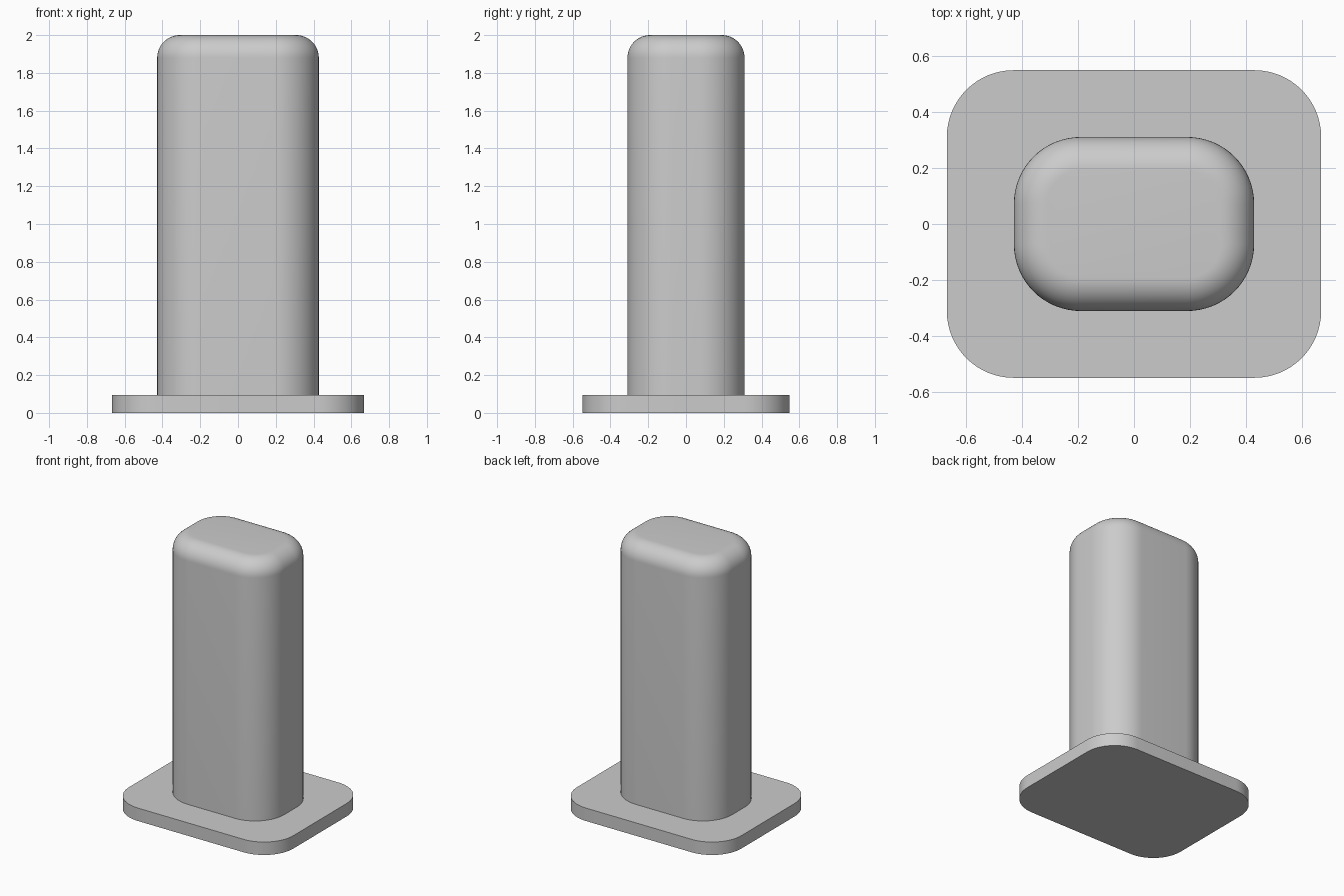
import bpy, bmesh
from math import sin, cos, pi, radians

old = bpy.data.objects.get("Cube")
if old:
    bpy.data.objects.remove(old, do_unlink=True)

grey = bpy.data.materials.new("plain_grey")
grey.use_nodes = True
color = (0.6, 0.6, 0.6, 1)
grey.diffuse_color = color
grey.node_tree.nodes["Principled BSDF"].inputs["Base Color"].default_value = color

CORNER_STEPS = 16


def rounded_ring(bm, half_x, half_y, radius, z):
    """Loop of vertices around a rectangle with rounded corners."""
    ring = []
    for quarter, (sx, sy) in enumerate([(1, 1), (-1, 1), (-1, -1), (1, -1)]):
        for step in range(CORNER_STEPS + 1):
            a = (quarter + step / CORNER_STEPS) * pi / 2
            ring.append(bm.verts.new((sx * (half_x - radius) + radius * cos(a),
                                      sy * (half_y - radius) + radius * sin(a), z)))
    return ring


def rounded_block(name, half_x, half_y, radius, bottom, top, fillet=0):
    """Upright block with rounded corners and an optional rounded top rim."""
    levels = [(0, bottom)]
    if fillet:
        steps = 12
        for i in range(steps + 1):
            a = i / steps * pi / 2
            levels.append((fillet * (1 - cos(a)), top - fillet * (1 - sin(a))))
    else:
        levels.append((0, top))

    bm = bmesh.new()
    rings = [rounded_ring(bm, half_x - d, half_y - d, radius - d, z) for d, z in levels]
    for low, high in zip(rings, rings[1:]):
        for i in range(len(low)):
            j = (i + 1) % len(low)
            bm.faces.new((low[i], low[j], high[j], high[i]))
    bm.faces.new(rings[0][::-1])
    bm.faces.new(rings[-1])

    mesh = bpy.data.meshes.new(name)
    bm.to_mesh(mesh)
    bm.free()
    mesh.materials.append(grey)
    obj = bpy.data.objects.new(name, mesh)
    bpy.context.collection.objects.link(obj)
    bpy.ops.object.select_all(action="DESELECT")
    obj.select_set(True)
    bpy.context.view_layer.objects.active = obj
    bpy.ops.object.shade_smooth_by_angle(angle=radians(30))
    return obj


# Flat foot plate
rounded_block("base_plate", 0.667, 0.548, 0.238, 0, 0.095)
# Tall post with a softened top rim
rounded_block("post", 0.428, 0.31, 0.238, 0.095, 2.0, fillet=0.12)
